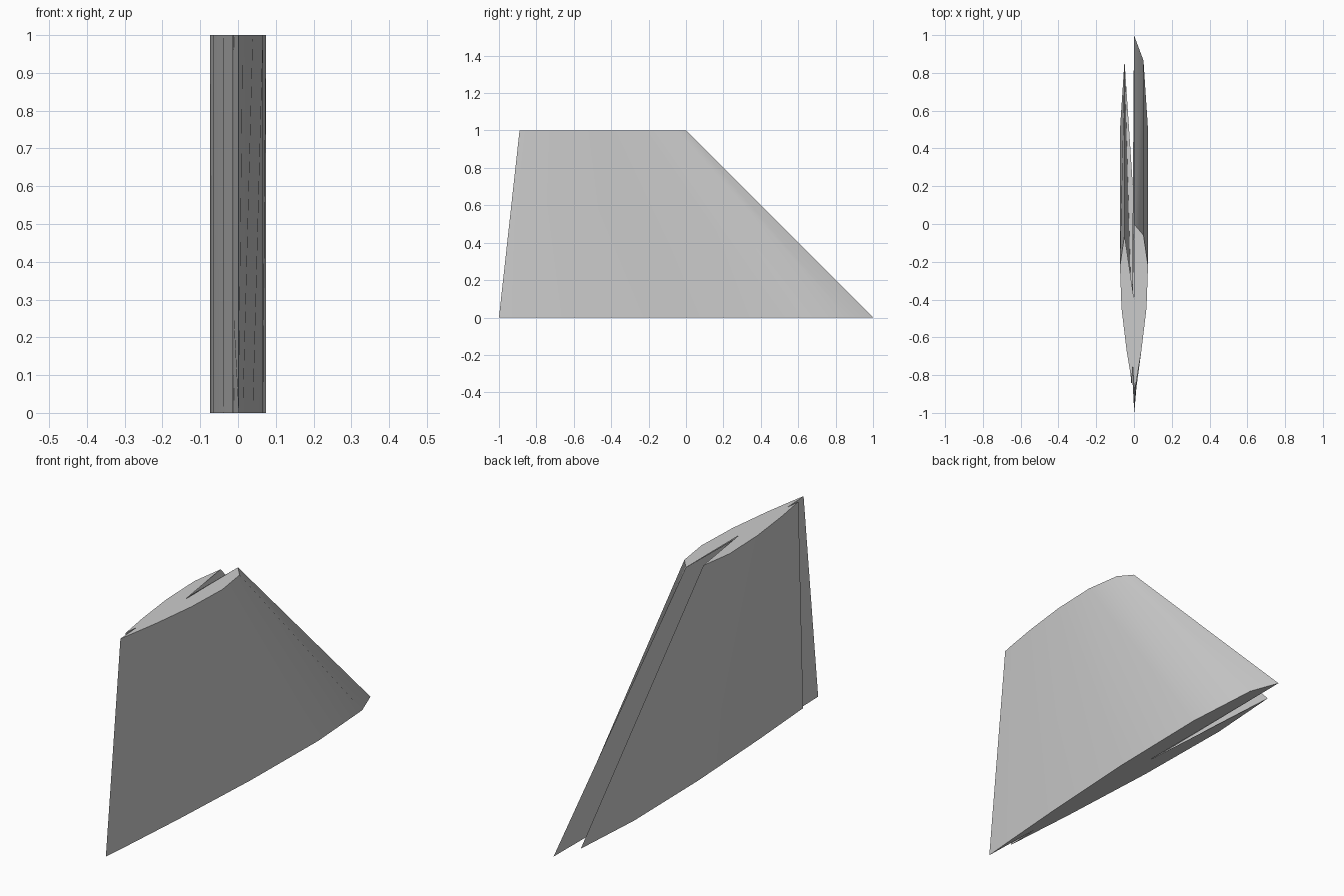
import bpy, bmesh, math

if "Cube" in bpy.data.objects:
    bpy.data.objects.remove(bpy.data.objects["Cube"])

STEPS = 6
THICK = 0.15

grey = bpy.data.materials.new("light grey")
grey.diffuse_color = (0.6, 0.6, 0.6, 1)
grey.use_nodes = True
grey.node_tree.nodes["Principled BSDF"].inputs["Base Color"].default_value = grey.diffuse_color


def half_thickness(f):
    """Symmetric airfoil half thickness at chord fraction f."""
    return 5 * THICK * (0.2969 * math.sqrt(f) - 0.126 * f - 0.3516 * f**2
                        + 0.2843 * f**3 - 0.1015 * f**4)


def root(p):
    return (p[0], 1 - 2 * p[1], 0)


def tip(p):
    return (p[0], -0.89 * p[1], 1)


# Cosine spaced section; the left side stops short of both edges
fractions = [(1 - math.cos(math.pi * i / STEPS)) / 2 for i in range(STEPS + 1)]
right = [(half_thickness(f), f) for f in fractions]
left = [(-half_thickness(f), f) for f in fractions[1:-1]]

bm = bmesh.new()


def loft(chain):
    """Skin a chain of section points from root to tip."""
    low = [bm.verts.new(root(p)) for p in chain]
    high = [bm.verts.new(tip(p)) for p in chain]
    for i in range(len(chain) - 1):
        bm.faces.new((low[i], low[i + 1], high[i + 1], high[i]))


# Outer skins
loft(right[::-1])
loft(left)

# Crossing inner walls behind the leading and trailing gaps
loft([right[0], left[-1]])
loft([right[-1], left[0]])

# End caps with a notch at the leading and trailing edge
outline = right + [(-0.0066, 0.85)] + left[::-1] + [(0.0, 0.445)]
bm.faces.new([bm.verts.new(root(p)) for p in outline])
bm.faces.new([bm.verts.new(tip(p)) for p in reversed(outline)])

mesh = bpy.data.meshes.new("swept_fin")
bm.to_mesh(mesh)
bm.free()
mesh.materials.append(grey)
fin = bpy.data.objects.new("swept_fin", mesh)
bpy.context.collection.objects.link(fin)
bpy.context.view_layer.objects.active = fin
fin.select_set(True)
bpy.ops.object.shade_smooth_by_angle(angle=math.radians(30))
